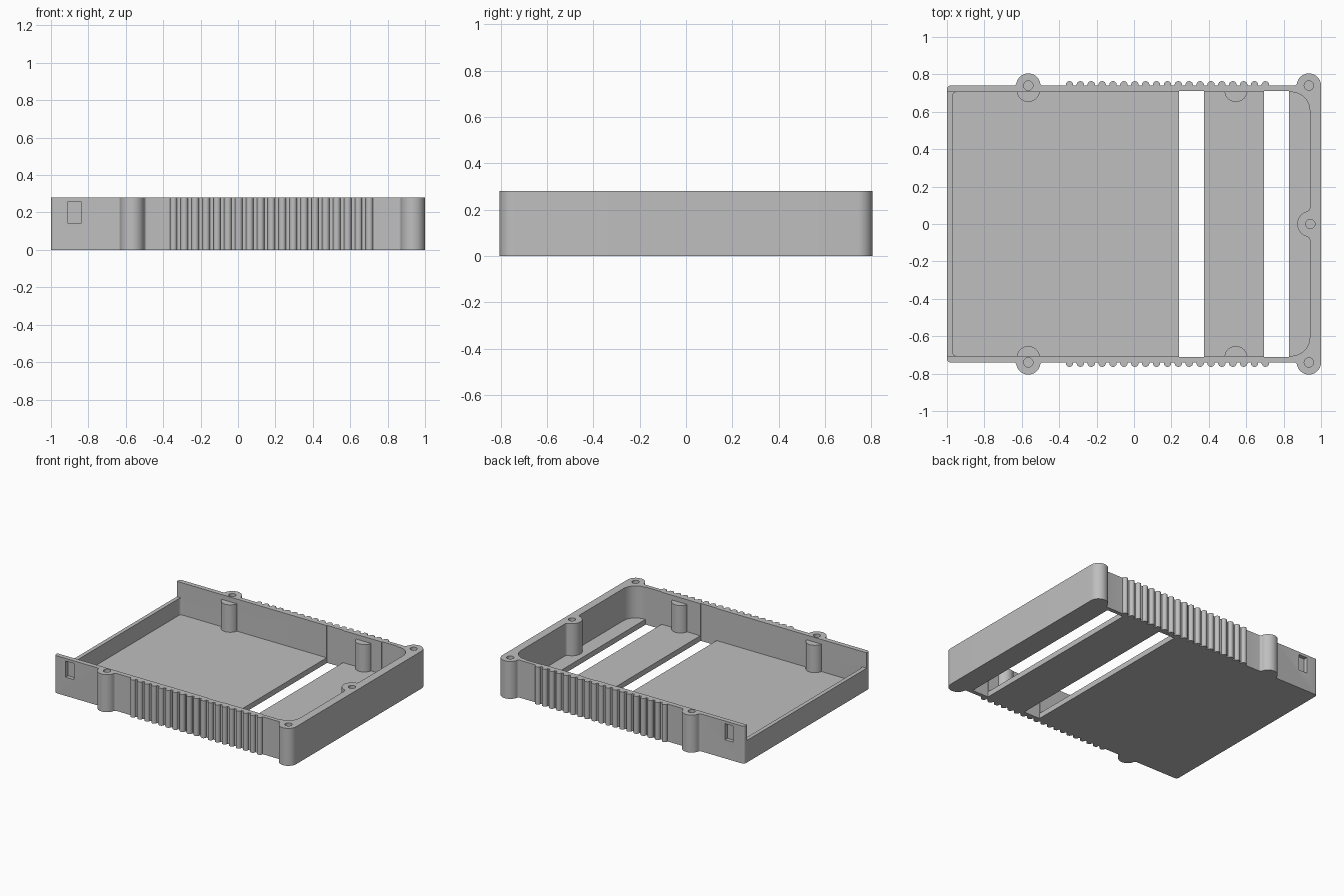
import bpy, bmesh, math

if "Cube" in bpy.data.objects:
    bpy.data.objects.remove(bpy.data.objects["Cube"])

H, FLOOR, LOW = 0.28, 0.04, 0.165     # rim, floor and low end wall heights
WALL_OUT, WALL_IN = 0.74, 0.705       # side wall faces
EAR_X, EAR_R = (-0.565, 0.935), 0.065

grey = bpy.data.materials.new("plain grey")
grey.diffuse_color = (0.52, 0.52, 0.52, 1)
grey.use_nodes = True
grey.node_tree.nodes["Principled BSDF"].inputs["Base Color"].default_value = grey.diffuse_color


def arc(cx, cy, r, a0, a1, n=10):
    """Points on an arc, angles in degrees."""
    angs = [math.radians(a0 + (a1 - a0) * i / n) for i in range(n + 1)]
    return [(cx + r * math.cos(a), cy + r * math.sin(a)) for a in angs]


def mirrored(half):
    """Close a half outline by mirroring it across the x axis."""
    return half + [(x, -y) for x, y in reversed(half) if abs(y) > 1e-5]


def prism(name, pts, z0, z1):
    """Extrude a flat outline between two heights."""
    bm = bmesh.new()
    face = bm.faces.new([bm.verts.new((x, y, z0)) for x, y in pts])
    top = bmesh.ops.extrude_face_region(bm, geom=[face])["geom"]
    verts = [v for v in top if isinstance(v, bmesh.types.BMVert)]
    bmesh.ops.translate(bm, verts=verts, vec=(0, 0, z1 - z0))
    bmesh.ops.recalc_face_normals(bm, faces=bm.faces)
    me = bpy.data.meshes.new(name)
    bm.to_mesh(me)
    bm.free()
    me.materials.append(grey)
    ob = bpy.data.objects.new(name, me)
    bpy.context.collection.objects.link(ob)
    return ob


def box(name, x0, x1, y0, y1, z0, z1):
    return prism(name, [(x0, y0), (x1, y0), (x1, y1), (x0, y1)], z0, z1)


def activate(ob):
    bpy.ops.object.select_all(action='DESELECT')
    ob.select_set(True)
    bpy.context.view_layer.objects.active = ob


def cut(target, cutter):
    cutter.hide_render = True
    mod = target.modifiers.new("cut", 'BOOLEAN')
    mod.operation, mod.solver, mod.object = 'DIFFERENCE', 'EXACT', cutter
    activate(target)
    bpy.ops.object.modifier_apply(modifier=mod.name)
    bpy.data.objects.remove(cutter, do_unlink=True)


# Outer outline: corner, filleted screw ear, row of grip ribs, end ear
f = 0.015
dx = math.sqrt((EAR_R + f) ** 2 - f ** 2)
a = math.degrees(math.asin(f / (EAR_R + f)))


def ear(x, last=False):
    pts = arc(x - dx, WALL_OUT + f, f, 270, 360 - a, 5)
    pts += arc(x, WALL_OUT, EAR_R, 180 - a, 0 if last else a, 20)[1:]
    if not last:
        pts += arc(x + dx, WALL_OUT + f, f, 180 + a, 270, 5)[1:]
    return pts


outer = arc(-0.98, 0.72, 0.02, 180, 90, 6) + ear(EAR_X[0])
for i in range(19):
    outer += arc(-0.345 + 0.0582 * i, 0.744, 0.02, 191.5, -11.5, 10)
outer += ear(EAR_X[1], last=True)
tray = prism("tray", mirrored(outer), 0, H)

# Cavity outline: rounded corners and a screw boss bulging from the end wall
g, boss_x, boss_r = 0.02, 0.943, 0.07
off = boss_x - (0.94 - g)
dy = math.sqrt((boss_r + g) ** 2 - off ** 2)
b = math.degrees(math.atan2(dy, off))
inner = arc(-0.95, 0.685, 0.02, 180, 90, 6) + arc(0.84, 0.605, 0.1, 90, 0, 12)
inner += arc(0.94 - g, dy, g, 0, -b, 6) + arc(boss_x, 0, boss_r, 180 - b, 180, 10)[1:]
cut(tray, prism("cavity", mirrored(inner), FLOOR, H + 0.1))

# Lowered end wall and the two floor slots
cut(tray, box("end_opening", -1.1, -0.94, -WALL_IN, WALL_IN, LOW, H + 0.1))
for x0, x1 in ((0.24, 0.375), (0.695, 0.83)):
    cut(tray, box("floor_slot", x0, x1, -0.71, 0.71, -0.1, H + 0.1))

# Blind screw holes
holes = [(x, s * WALL_OUT) for x in EAR_X for s in (-1, 1)] + [(boss_x, 0)]
for x, y in holes:
    cut(tray, prism("screw_hole", arc(x, y, 0.025, 0, 360, 24)[:-1], 0.06, H + 0.1))

# Latch pockets in the side walls
for y0, y1 in ((-0.8, -0.712), (0.712, 0.8)):
    cut(tray, box("latch_pocket", -0.908, -0.84, y0, y1, 0.14, 0.26))

# Half-round support posts against the inner walls
parts = [tray]
for x in (-0.565, 0.545):
    for s in (-1, 1):
        pts = [(px, s * py) for px, py in arc(x, 0.715, 0.062, 180, 360, 20)]
        parts.append(prism("support_post", pts, FLOOR - 0.01, 0.245))

for ob in parts:
    activate(ob)
    bpy.ops.object.shade_smooth_by_angle(angle=math.radians(30))
